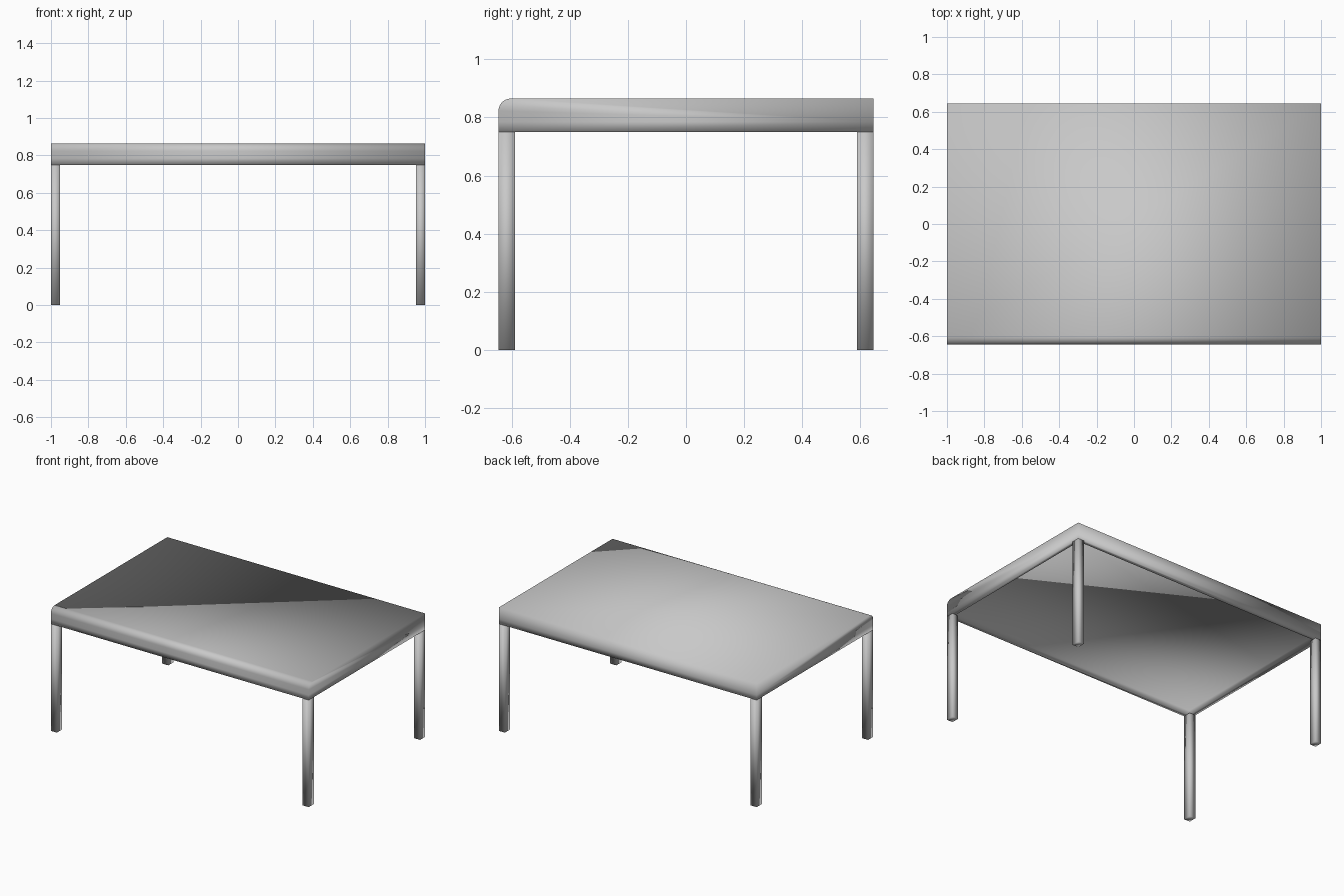
import bpy
import bmesh
from math import sin, cos, pi
from mathutils import Matrix, Vector

if "Cube" in bpy.data.objects:
    bpy.data.objects.remove(bpy.data.objects["Cube"], do_unlink=True)

HALF_X, HALF_Y = 1.0, 0.645
UNDERSIDE, TOP = 0.75, 0.865
RECESS, RIM = 0.035, 0.04
LEG_X, LEG_Y = 0.047, 0.056
ROUND = 0.042

grey = bpy.data.materials.new("light grey")
grey.use_nodes = True
grey.diffuse_color = (0.58, 0.58, 0.58, 1)
grey.node_tree.nodes["Principled BSDF"].inputs["Base Color"].default_value = grey.diffuse_color


def finish(name, bm):
    """Turn a bmesh into a smooth-shaded grey object."""
    bmesh.ops.recalc_face_normals(bm, faces=bm.faces)
    for face in bm.faces:
        face.smooth = True
    mesh = bpy.data.meshes.new(name)
    bm.to_mesh(mesh)
    bm.free()
    mesh.materials.append(grey)
    obj = bpy.data.objects.new(name, mesh)
    bpy.context.collection.objects.link(obj)
    return obj


# Table top: side profile with a rounded upper front edge, extruded across
profile = [(HALF_Y, TOP), (HALF_Y, UNDERSIDE), (-HALF_Y, UNDERSIDE)]
steps = 8
for i in range(steps + 1):
    a = pi / 2 * i / steps
    profile.append((-HALF_Y + ROUND * (1 - cos(a)), TOP - ROUND * (1 - sin(a))))

bm = bmesh.new()
side = bm.faces.new([bm.verts.new((-HALF_X, y, z)) for y, z in profile])
extruded = bmesh.ops.extrude_face_region(bm, geom=[side], use_keep_orig=True)
moved = [v for v in extruded["geom"] if isinstance(v, bmesh.types.BMVert)]
bmesh.ops.translate(bm, verts=moved, vec=(2 * HALF_X, 0, 0))

# Edge loop at the top of the rim, then the recessed underside
bmesh.ops.bisect_plane(bm, geom=bm.verts[:] + bm.edges[:] + bm.faces[:],
                       plane_co=(0, 0, UNDERSIDE + RECESS), plane_no=(0, 0, 1))
bmesh.ops.recalc_face_normals(bm, faces=bm.faces)
bm.normal_update()
bottom = min(bm.faces, key=lambda f: f.calc_center_median().z)
bmesh.ops.inset_individual(bm, faces=[bottom], thickness=RIM)
bmesh.ops.inset_individual(bm, faces=[bottom], thickness=0, depth=-RECESS)
finish("table_top", bm)

# Four rectangular legs, flush with the corners
for y_name, sy in (("front", -1), ("back", 1)):
    for x_name, sx in (("right", -1), ("left", 1)):
        bm = bmesh.new()
        centre = Vector((sx * (HALF_X - LEG_X / 2), sy * (HALF_Y - LEG_Y / 2), UNDERSIDE / 2))
        size = Matrix.Diagonal((LEG_X, LEG_Y, UNDERSIDE, 1))
        bmesh.ops.create_cube(bm, size=1, matrix=Matrix.Translation(centre) @ size)
        finish(f"{y_name}_{x_name}_leg", bm)
